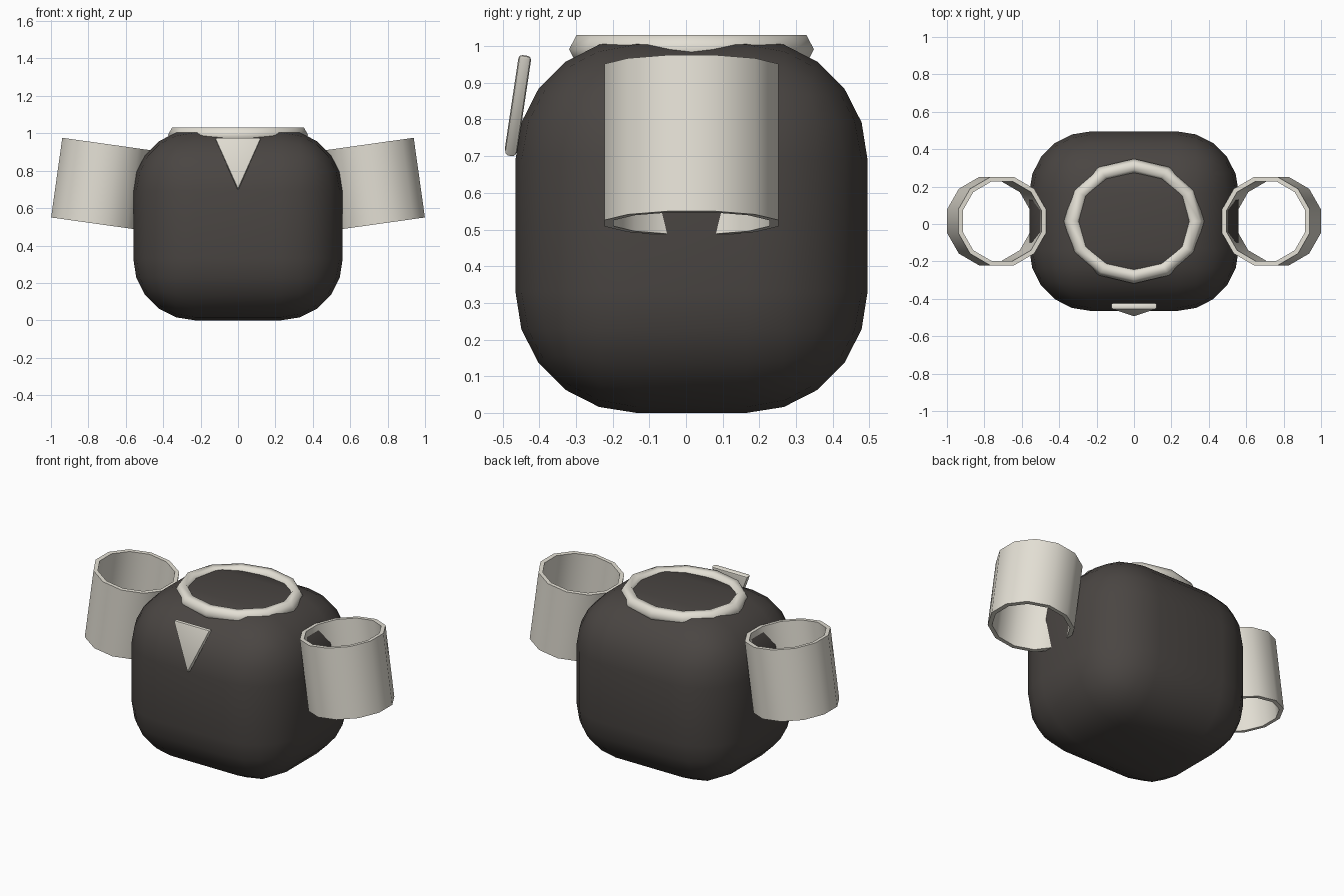
import bpy, bmesh
from math import radians, cos, sin, pi
from mathutils import Matrix, Vector

if "Cube" in bpy.data.objects:
    bpy.data.objects.remove(bpy.data.objects["Cube"])

CY = 0.015  # depth centre of the garment


def material(name, color):
    m = bpy.data.materials.new(name)
    m.diffuse_color = (*color, 1)
    m.use_nodes = True
    m.node_tree.nodes["Principled BSDF"].inputs["Base Color"].default_value = m.diffuse_color
    return m


dark = material("dark_cloth", (0.068, 0.06, 0.055))
cream = material("cream_cloth", (0.77, 0.74, 0.66))


def finish(name, bm, mat, angle=35):
    bmesh.ops.recalc_face_normals(bm, faces=bm.faces)
    me = bpy.data.meshes.new(name)
    bm.to_mesh(me)
    bm.free()
    ob = bpy.data.objects.new(name, me)
    bpy.context.collection.objects.link(ob)
    me.materials.append(mat)
    bpy.ops.object.select_all(action='DESELECT')
    ob.select_set(True)
    bpy.context.view_layer.objects.active = ob
    bpy.ops.object.shade_smooth_by_angle(angle=radians(angle))
    return ob


def skin_loops(bm, loops, wrap):
    """Join point rings with quads, optionally closing last to first."""
    rings = [[bm.verts.new(p) for p in loop] for loop in loops]
    pairs = list(zip(rings, rings[1:])) + ([(rings[-1], rings[0])] if wrap else [])
    for a, b in pairs:
        n = len(a)
        for i in range(n):
            j = (i + 1) % n
            bm.faces.new((a[i], a[j], b[j], b[i]))
    return rings


# Torso: heavily rounded box
bm = bmesh.new()
bmesh.ops.create_cube(bm, size=1, matrix=Matrix.Translation((0, CY, 0.51))
                      @ Matrix.Diagonal((1.12, 0.96, 1.02, 1)))
bmesh.ops.bevel(bm, geom=bm.edges[:], offset=0.33, offset_type='OFFSET',
                segments=5, profile=0.5, affect='EDGES', clamp_overlap=True)
finish("torso", bm, dark)

# Collar: 12-sided ring with six-sided section, flattened in depth
bm = bmesh.new()
loops = []
for k in range(6):
    a = k * pi / 3
    r, z = 0.33 + 0.045 * cos(a), 0.991 + 0.045 * sin(a)
    loops.append([(r * cos(i * pi / 6), CY + 0.89 * r * sin(i * pi / 6), z)
                  for i in range(12)])
skin_loops(bm, loops, True)
finish("collar", bm, cream, 65)

# Sleeves: open 12-sided tubes, tilted outward at the bottom
for side, name in ((1, "sleeve_right"), (-1, "sleeve_left")):
    bm = bmesh.new()
    section = [(0.245, -0.215), (0.245, 0.215), (0.22, 0.215), (0.22, -0.215)]
    loops = [[(r * cos(pi / 12 + i * pi / 6), r * sin(pi / 12 + i * pi / 6), z)
              for i in range(12)] for r, z in section]
    skin_loops(bm, loops, True)
    bm.transform(Matrix.Translation((side * 0.735, CY, 0.73))
                 @ Matrix.Rotation(radians(-8 * side), 4, 'Y'))
    finish(name, bm, cream)

# Chest badge: thin triangular plate with softened edges, leaning back
bm = bmesh.new()
tri = [(-0.125, 0.14), (0.125, 0.14), (0, -0.142)]
front, back = skin_loops(bm, [[(x, y, z) for x, z in tri] for y in (-0.0175, 0.0175)], False)
bm.faces.new(front)
bm.faces.new(back)
bmesh.ops.bevel(bm, geom=bm.edges[:], offset=0.01, offset_type='OFFSET',
                segments=2, profile=0.5, affect='EDGES', clamp_overlap=True)
bm.transform(Matrix.Translation((0, -0.459, 0.836)) @ Matrix.Rotation(radians(-8.5), 4, 'X'))
finish("chest_triangle", bm, cream)
